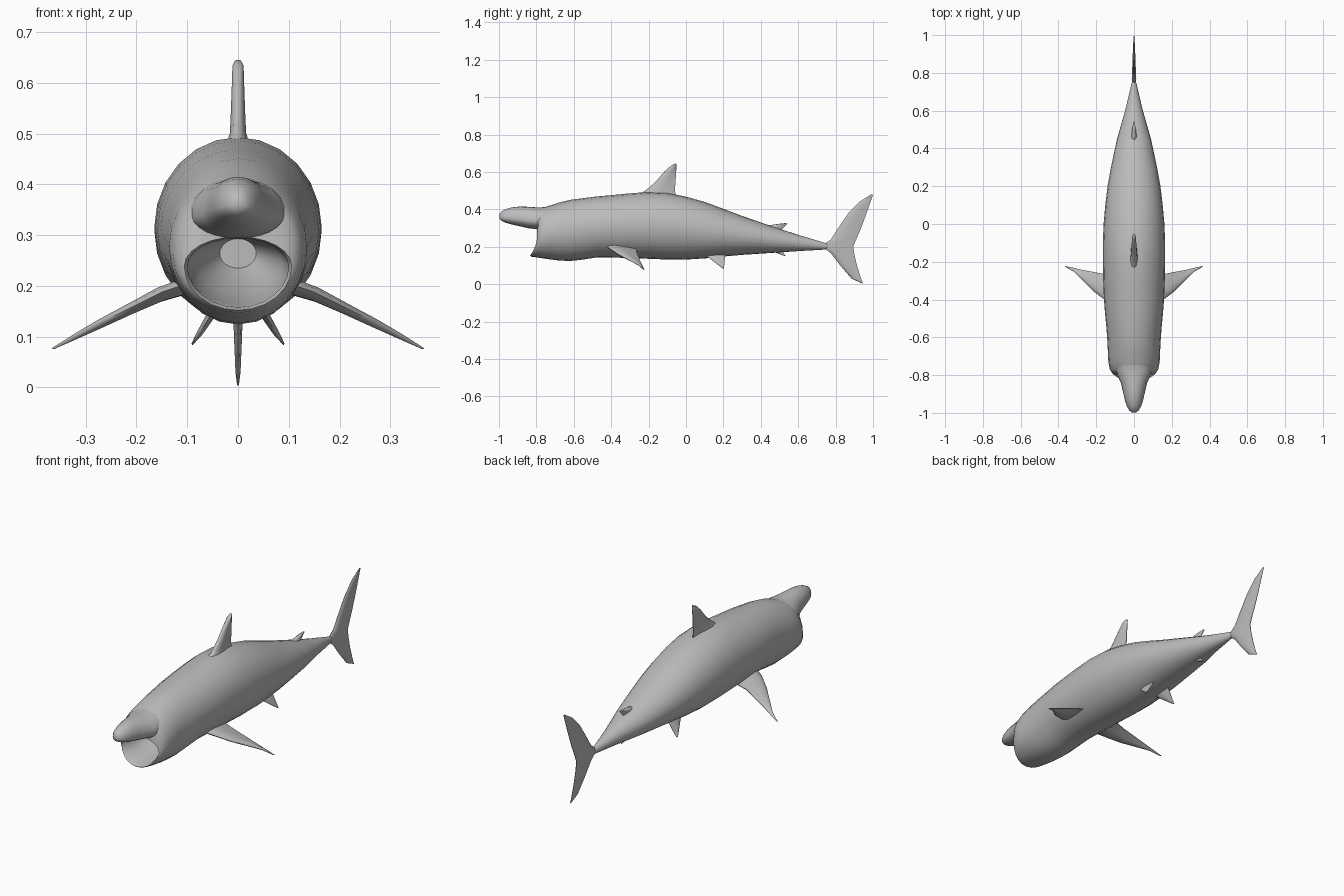
import bpy, bmesh, math
from mathutils import Vector

grey = bpy.data.materials.new("shark grey")
grey.diffuse_color = (0.5, 0.5, 0.5, 1)
SIDES = 24


def loft(name, rings, angle=50, mirror=False):
    """Skin a list of closed rings and cap both ends."""
    bm = bmesh.new()
    vs = [[bm.verts.new(p) for p in r] for r in rings]
    n = len(rings[0])
    for a, b in zip(vs, vs[1:]):
        for i in range(n):
            j = (i + 1) % n
            bm.faces.new((a[i], a[j], b[j], b[i]))
    bm.faces.new(vs[0])
    bm.faces.new(vs[-1][::-1])
    bmesh.ops.recalc_face_normals(bm, faces=bm.faces)
    me = bpy.data.meshes.new(name)
    bm.to_mesh(me)
    bm.free()
    me.materials.append(grey)
    ob = bpy.data.objects.new(name, me)
    bpy.context.collection.objects.link(ob)
    if mirror:
        m = ob.modifiers.new("mirror", 'MIRROR')
        m.use_mirror_merge = False
    bpy.ops.object.select_all(action='DESELECT')
    ob.select_set(True)
    bpy.context.view_layer.objects.active = ob
    bpy.ops.object.shade_smooth_by_angle(angle=math.radians(angle))
    return ob


def oval(y, w, top, bot, mid=0.5, jut=0.0):
    """Cross-section; mid is the height of the widest point, jut pushes the lower part forward."""
    zc = bot + (top - bot) * mid
    pts = []
    for i in range(SIDES):
        a = 2 * math.pi * i / SIDES
        c, s = math.cos(a), math.sin(a)
        h = top - zc if s > 0 else zc - bot
        pts.append((w * c, y - jut * max(0, -s) ** 1.5, zc + h * s))
    return pts


def fin(name, sections, normal, mirror=False):
    """Loft lens sections: (leading point, trailing point, half thickness)."""
    nrm = Vector(normal).normalized()
    prof = [(0, 0), (.06, .55), (.25, 1), (.6, .75), (1, .12)]
    prof += [(u, -v) for u, v in prof[:0:-1]]
    rings = []
    for lead, trail, t in sections:
        lead, trail = Vector(lead), Vector(trail)
        rings.append([lead.lerp(trail, u) + nrm * (t * v) for u, v in prof])
    return loft(name, rings, 60, mirror)


# Body from tail stalk to jaw, then over the lip and back into the throat
body = [
    (.765, .006, .215, .192), (.74, .014, .222, .185), (.6, .047, .264, .177),
    (.45, .09, .313, .167), (.3, .122, .365, .157), (.2, .14, .403, .148),
    (.1, .152, .44, .138), (0, .161, .468, .132), (-.1, .165, .488, .132),
    (-.2, .165, .493, .136), (-.3, .163, .486, .14), (-.4, .159, .476, .143),
    (-.48, .153, .469, .143), (-.55, .146, .46, .132), (-.62, .141, .451, .124),
    (-.68, .138, .436, .127), (-.73, .136, .42, .133)]
rings = [oval(*b) for b in body]
rings += [
    oval(-.77, .128, .408, .143, .45, .025), oval(-.79, .115, .398, .147, .42, .036),
    oval(-.797, .106, .297, .152, .6, .036), oval(-.785, .1, .294, .158, .6, .034),
    oval(-.72, .1, .296, .165, .55), oval(-.62, .085, .3, .185, .55),
    oval(-.54, .055, .297, .215), oval(-.5, .036, .293, .235)]
loft("body", rings)

# Snout overhanging the open mouth
snout = [
    (-.66, .075, .432, .325), (-.72, .092, .418, .31), (-.77, .096, .411, .3),
    (-.80, .088, .411, .294), (-.84, .07, .414, .299), (-.89, .058, .415, .31),
    (-.93, .049, .411, .319), (-.965, .038, .401, .329), (-.988, .024, .388, .34),
    (-.998, .01, .374, .352)]
loft("snout", [oval(*s, .36) for s in snout], 80)

# Fins on the centre line
X = (1, 0, 0)
fin("dorsal_fin", [
    ((0, -.27, .47), (0, -.05, .46), .026), ((0, -.215, .502), (0, -.06, .5), .016),
    ((0, -.165, .545), (0, -.056, .545), .014), ((0, -.115, .603), (0, -.053, .6), .012),
    ((0, -.08, .634), (0, -.05, .632), .011), ((0, -.058, .645), (0, -.05, .643), .006)], X)
fin("rear_dorsal_fin", [
    ((0, .42, .30), (0, .5, .27), .016), ((0, .45, .316), (0, .513, .295), .013),
    ((0, .49, .322), (0, .53, .312), .01), ((0, .532, .327), (0, .543, .323), .004)], X)
fin("anal_fin", [
    ((0, .45, .18), (0, .52, .185), .01), ((0, .49, .165), (0, .52, .168), .007),
    ((0, .525, .152), (0, .532, .152), .003)], X)
fin("tail_fin", [
    ((0, .938, .006), (0, .946, .004), .002), ((0, .885, .03), (0, .936, .03), .005),
    ((0, .825, .1), (0, .914, .1), .008), ((0, .775, .165), (0, .9, .16), .01),
    ((0, .725, .204), (0, .894, .2), .012), ((0, .775, .24), (0, .908, .235), .01),
    ((0, .81, .295), (0, .932, .29), .009), ((0, .868, .38), (0, .962, .37), .007),
    ((0, .93, .443), (0, .983, .43), .005), ((0, .99, .48), (0, 1, .478), .002)], X)

# Paired fins
fin("pectoral_fin", [
    ((.10, -.43, .205), (.10, -.26, .19), .016), ((.15, -.405, .188), (.16, -.265, .172), .014),
    ((.21, -.36, .158), (.22, -.253, .145), .011), ((.265, -.305, .13), (.275, -.243, .12), .009),
    ((.315, -.255, .104), (.32, -.232, .098), .006), ((.362, -.228, .078), (.366, -.222, .076), .002)],
    (.4, 0, .92), True)
fin("pelvic_fin", [
    ((.04, .09, .165), (.04, .21, .165), .01), ((.058, .13, .135), (.058, .208, .135), .008),
    ((.075, .165, .108), (.075, .205, .106), .006), ((.09, .195, .086), (.09, .203, .084), .002)],
    (.85, 0, .5), True)
